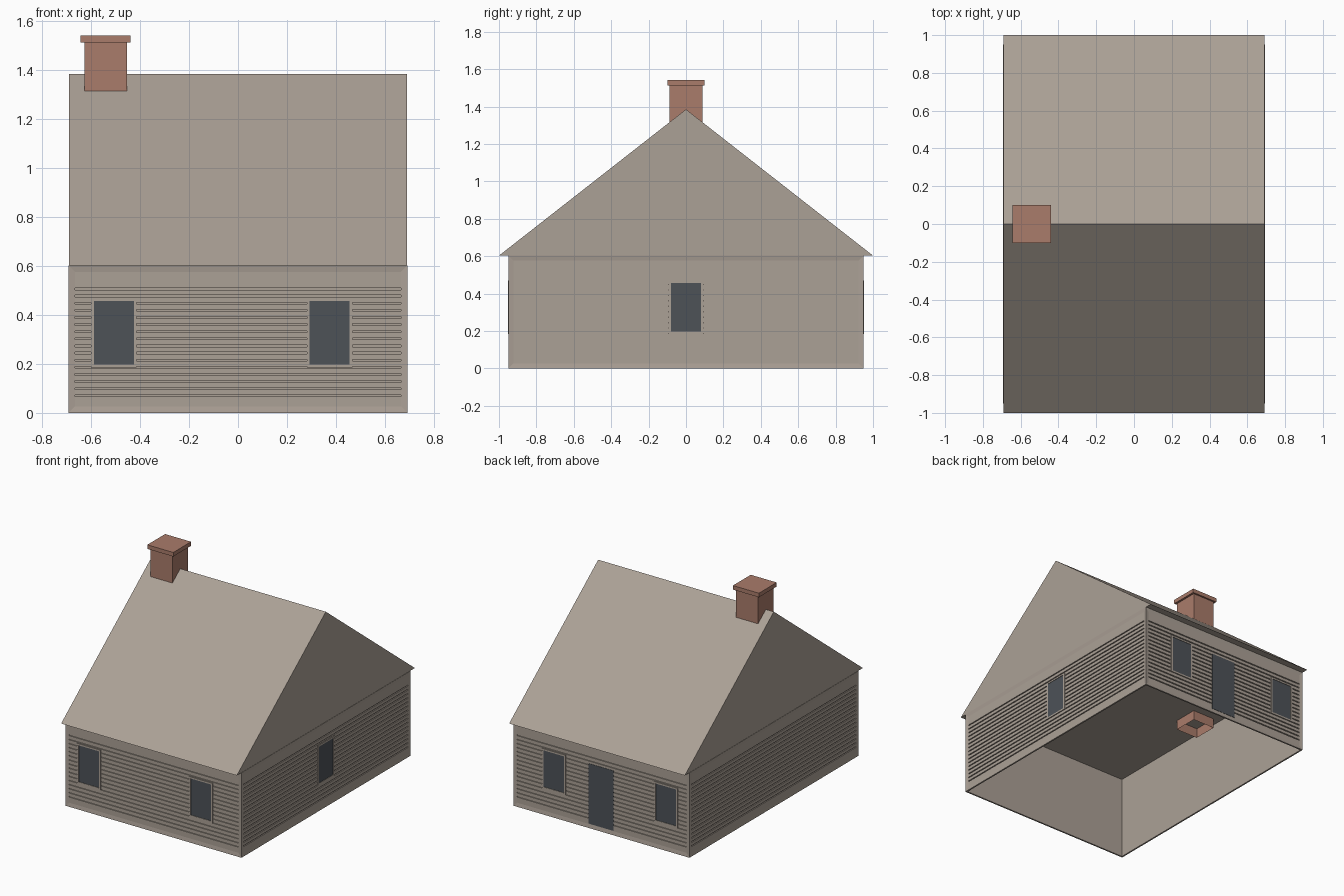
import bpy
import bmesh
from mathutils import Vector

if "Cube" in bpy.data.objects:
    bpy.data.objects.remove(bpy.data.objects["Cube"], do_unlink=True)

HX, HY, WALL_TOP, RIDGE = 0.6925, 0.95, 0.603, 1.385


def material(name, rgb):
    mat = bpy.data.materials.new(name)
    mat.use_nodes = True
    mat.diffuse_color = (*rgb, 1)
    mat.node_tree.nodes["Principled BSDF"].inputs["Base Color"].default_value = (*rgb, 1)
    return mat


beige = material("weathered beige", (0.41, 0.355, 0.305))
brick = material("brick red", (0.40, 0.20, 0.145))
dark = material("slate glass", (0.075, 0.085, 0.097))


def finish(bm, name, mat):
    bmesh.ops.recalc_face_normals(bm, faces=bm.faces)
    mesh = bpy.data.meshes.new(name)
    bm.to_mesh(mesh)
    bm.free()
    mesh.materials.append(mat)
    obj = bpy.data.objects.new(name, mesh)
    bpy.context.collection.objects.link(obj)
    return obj


def add_box(bm, lo, hi):
    lo, hi = Vector(lo), Vector(hi)
    verts = bmesh.ops.create_cube(bm, size=1)["verts"]
    for v in verts:
        v.co = Vector((v.co[i] + 0.5) * (hi[i] - lo[i]) + lo[i] for i in range(3))
    return verts


def facing(bm, axis, sign):
    return [f for f in bm.faces if f.normal[axis] * sign > 0.9]


# Walls: hollow open-bottomed shell with a flat ceiling
bm = bmesh.new()
add_box(bm, (-HX, -HY, 0), (HX, HY, WALL_TOP))
bm.normal_update()
floor = facing(bm, 2, -1)
sides = [f for f in bm.faces if abs(f.normal.z) < 0.1]
bmesh.ops.inset_region(bm, faces=floor, thickness=0.016)
cavity = bmesh.ops.extrude_discrete_faces(bm, faces=floor)["faces"]
bmesh.ops.translate(bm, verts=cavity[0].verts, vec=(0, 0, WALL_TOP - 0.003))

# Siding: recessed panel on each wall, split by narrow horizontal grooves
bmesh.ops.inset_individual(bm, faces=sides, thickness=0.038, depth=-0.004)
for side in sides:
    normal = side.normal.copy()
    panel = [side]
    for i in range(16):
        for edge_z in (-0.0035, 0.0035):
            geom = panel + list({e for f in panel for e in f.edges})
            geom += list({v for f in panel for v in f.verts})
            cut = bmesh.ops.bisect_plane(bm, geom=geom, plane_no=(0, 0, 1),
                                         plane_co=(0, 0, 0.07 + i * 0.0291 + edge_z))
            panel = [g for g in cut["geom"] if isinstance(g, bmesh.types.BMFace)]
    grooves = [f for f in panel
               if max(v.co.z for v in f.verts) - min(v.co.z for v in f.verts) < 0.01]
    for f in bmesh.ops.extrude_discrete_faces(bm, faces=grooves)["faces"]:
        bmesh.ops.translate(bm, verts=f.verts, vec=normal * -0.007)
finish(bm, "walls", beige)

# Roof: solid gabled prism with overhanging eaves
bm = bmesh.new()
end = [bm.verts.new((-HX + 0.002, y, z))
       for y, z in ((-1, WALL_TOP), (1, WALL_TOP), (0, RIDGE))]
face = bm.faces.new(end)
top = bmesh.ops.extrude_face_region(bm, geom=[face], use_keep_orig=True)["geom"]
bmesh.ops.translate(bm, verts=[g for g in top if isinstance(g, bmesh.types.BMVert)],
                    vec=(2 * HX - 0.004, 0, 0))
finish(bm, "roof", beige)


# Openings: a flat dark plate with optional trim bars around it
def opening(name, wall, centre, half, z0, z1, trim=0.012):
    def place(bm, a0, a1, b0, b1, d0, d1):
        if wall == "right":
            add_box(bm, (HX + d0, a0, b0), (HX + d1, a1, b1))
        else:
            s = -1 if wall == "front" else 1
            ys = sorted((s * (HY + d0), s * (HY + d1)))
            add_box(bm, (a0, ys[0], b0), (a1, ys[1], b1))

    lo, hi = centre - half, centre + half
    bm = bmesh.new()
    place(bm, lo, hi, z0, z1, -0.008, -0.002)
    finish(bm, name + "_pane", dark)
    if trim:
        bm = bmesh.new()
        place(bm, lo - trim, lo, z0 - trim, z1 + trim, -0.008, 0.001)
        place(bm, hi, hi + trim, z0 - trim, z1 + trim, -0.008, 0.001)
        place(bm, lo, hi, z0 - trim, z0, -0.008, 0.001)
        place(bm, lo, hi, z1, z1 + trim, -0.008, 0.001)
        finish(bm, name + "_trim", beige)


for wall in ("front", "back"):
    for label, x in (("right", -0.507), ("left", 0.374)):
        opening(f"{wall}_{label}_window", wall, x, 0.081, 0.197, 0.457)
opening("side_window", "right", 0, 0.081, 0.197, 0.457)
opening("back_door", "back", 0.005, 0.098, 0.03, 0.457, trim=0)

# Chimney: open-bottomed shaft through the ceiling, with a wider cap
CX = -0.541
bm = bmesh.new()
add_box(bm, (CX - 0.087, -0.088, 0.53), (CX + 0.087, 0.088, 1.52))
bm.normal_update()
bmesh.ops.delete(bm, geom=facing(bm, 2, -1), context="FACES")
finish(bm, "chimney_shaft", brick)
bm = bmesh.new()
add_box(bm, (CX - 0.102, -0.1, 1.513), (CX + 0.102, 0.1, 1.542))
finish(bm, "chimney_cap", brick)
